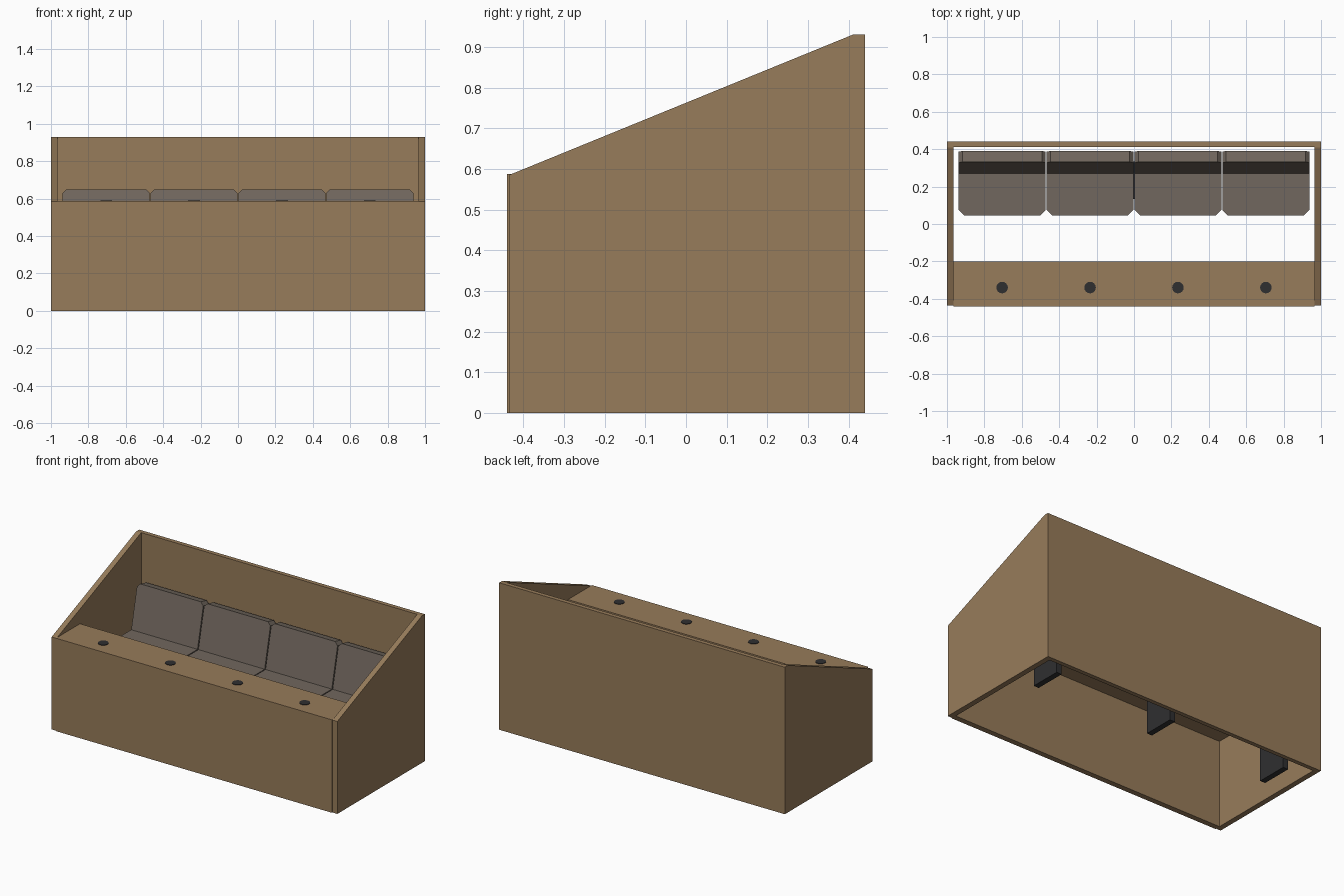
import bpy
import bmesh
import math
from mathutils import Matrix, Vector

cube = bpy.data.objects.get("Cube")
if cube:
    bpy.data.objects.remove(cube, do_unlink=True)


def make_material(name, rgb):
    mat = bpy.data.materials.new(name)
    mat.use_nodes = True
    mat.diffuse_color = (*rgb, 1)
    mat.node_tree.nodes["Principled BSDF"].inputs["Base Color"].default_value = (*rgb, 1)
    return mat


wood = make_material("brown wood", (0.31, 0.2, 0.103))
fabric = make_material("grey fabric", (0.165, 0.136, 0.112))
black = make_material("dark metal", (0.028, 0.028, 0.03))


def prism(name, outline, depth, mat, matrix):
    """Extrude a flat outline along local z, then place it with a matrix."""
    bm = bmesh.new()
    face = bm.faces.new([bm.verts.new((a, b, 0)) for a, b in outline])
    top = bmesh.ops.extrude_face_region(bm, geom=[face])["geom"]
    verts = [v for v in top if isinstance(v, bmesh.types.BMVert)]
    bmesh.ops.translate(bm, verts=verts, vec=(0, 0, depth))
    bmesh.ops.transform(bm, matrix=matrix, verts=bm.verts)
    bmesh.ops.recalc_face_normals(bm, faces=bm.faces)
    mesh = bpy.data.meshes.new(name)
    bm.to_mesh(mesh)
    bm.free()
    mesh.materials.append(mat)
    obj = bpy.data.objects.new(name, mesh)
    bpy.context.collection.objects.link(obj)
    return obj


def box(name, x, y, z, mat):
    outline = [(x[0], y[0]), (x[1], y[0]), (x[1], y[1]), (x[0], y[1])]
    return prism(name, outline, z[1] - z[0], mat, Matrix.Translation((0, 0, z[0])))


def clipped_panel(width, length, clip):
    """Rectangle from 0 to length with its two far corners cut."""
    w = width / 2
    return [(-w, 0), (w, 0), (w, length - clip), (w - clip, length),
            (clip - w, length), (-w, length - clip)]


# Sloping side panels: local axes run along y, z and x
side = [(-0.435, 0), (0.44, 0), (0.44, 0.93), (0.41, 0.93), (-0.435, 0.585)]
to_side = Matrix(((0, 0, 1, 0), (1, 0, 0, 0), (0, 1, 0, 0), (0, 0, 0, 1)))
for name, x in (("left_side_panel", 0.966), ("right_side_panel", -1)):
    prism(name, side, 0.034, wood, Matrix.Translation((x, 0, 0)) @ to_side)

# Front, back and table top
inner = (-0.966, 0.966)
box("front_panel", inner, (-0.44, -0.405), (0, 0.588), wood)
box("back_panel", inner, (0.413, 0.44), (0, 0.93), wood)
box("table_top", inner, (-0.405, -0.2), (0.552, 0.588), wood)

# Seats, backrests and cup holder discs
pitch = 0.47
tilt = math.atan2(0.06, 0.265)
for i in range(4):
    x = (i - 1.5) * pitch
    seat_place = Matrix.Translation((x, 0.335, 0.315)) @ Matrix.Rotation(math.pi, 4, "Z")
    prism(f"seat_{i + 1}", clipped_panel(0.464, 0.29, 0.03), 0.063, fabric, seat_place)

    # Local y runs up the backrest, local z towards the front
    up = Matrix.Rotation(math.pi / 2 - tilt, 4, "X")
    back_place = Matrix.Translation((x, 0.27, 0.375)) @ up
    prism(f"backrest_{i + 1}", clipped_panel(0.464, 0.282, 0.02), -0.06, fabric, back_place)

    disc = [(0.031 * math.cos(a * math.tau / 16), 0.031 * math.sin(a * math.tau / 16))
            for a in range(16)]
    prism(f"cup_holder_{i + 1}", disc, 0.004, black,
          Matrix.Translation(Vector((x, -0.34, 0.587))))

# Plate legs under the seats
for i in range(3):
    x = (i - 1) * 0.83
    box(f"seat_leg_{i + 1}", (x - 0.018, x + 0.018), (0.135, 0.335), (0, 0.315), black)
